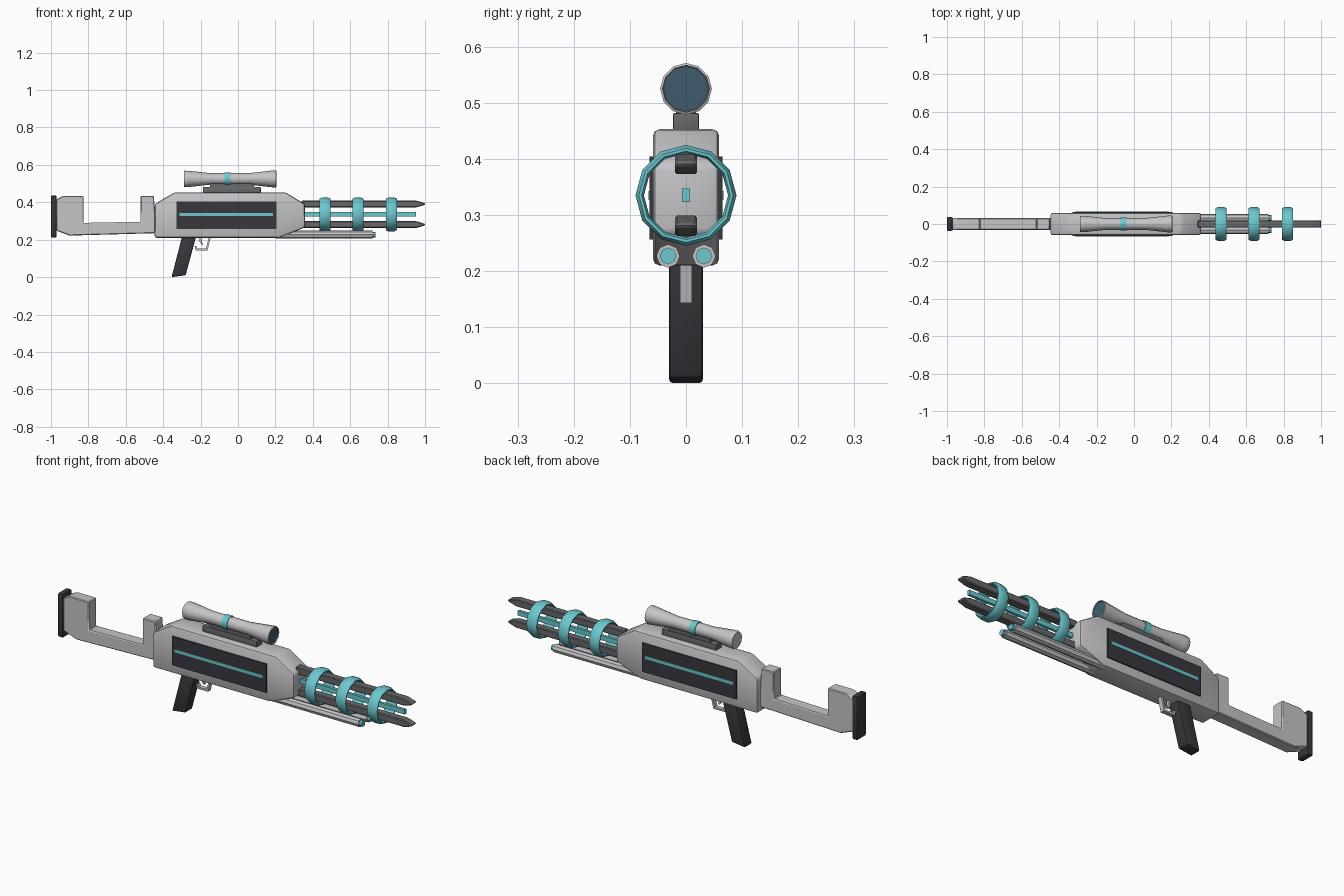
import bpy, bmesh, math

cube = bpy.data.objects.get("Cube")
if cube:
    bpy.data.objects.remove(cube, do_unlink=True)


def material(name, rgb):
    m = bpy.data.materials.new(name)
    m.use_nodes = True
    m.diffuse_color = (*rgb, 1)
    m.node_tree.nodes["Principled BSDF"].inputs["Base Color"].default_value = (*rgb, 1)
    return m


LIGHT = material("light grey", (0.56, 0.56, 0.58))
MID = material("steel grey", (0.14, 0.14, 0.15))
DARK = material("charcoal", (0.04, 0.038, 0.046))
TEAL = material("teal", (0.15, 0.58, 0.62))
GLASS = material("lens blue", (0.05, 0.105, 0.15))


def finish(bm, name, mat, angle=35):
    bmesh.ops.recalc_face_normals(bm, faces=bm.faces)
    me = bpy.data.meshes.new(name)
    bm.to_mesh(me)
    bm.free()
    me.materials.append(mat)
    me.shade_smooth()
    me.set_sharp_from_angle(angle=math.radians(angle))
    ob = bpy.data.objects.new(name, me)
    bpy.context.collection.objects.link(ob)
    return ob


def slab(name, outline, half, mat, bevel=0.0, y=0.0, segments=2):
    """Side outline in x, z extruded across y, with rounded edges."""
    bm = bmesh.new()
    face = bm.faces.new([bm.verts.new((x, y - half, z)) for x, z in outline])
    side = bmesh.ops.extrude_face_region(bm, geom=[face])["geom"]
    verts = [v for v in side if isinstance(v, bmesh.types.BMVert)]
    bmesh.ops.translate(bm, verts=verts, vec=(0, 2 * half, 0))
    bmesh.ops.recalc_face_normals(bm, faces=bm.faces)
    if bevel:
        bmesh.ops.bevel(bm, geom=bm.edges[:], offset=bevel, segments=segments,
                        profile=0.5, affect='EDGES', clamp_overlap=True)
    return finish(bm, name, mat)


def box(name, x0, x1, z0, z1, half, mat, bevel=0.0, y=0.0):
    return slab(name, [(x0, z0), (x1, z0), (x1, z1), (x0, z1)], half, mat, bevel, y)


def lathe(name, profile, y, z, sides, mat, closed=False, angle=35):
    """Profile of (x, radius) turned around the x axis."""
    bm = bmesh.new()
    rings = []
    for x, r in profile:
        rings.append([bm.verts.new((x, y + r * math.sin(math.tau * i / sides),
                                    z + r * math.cos(math.tau * i / sides)))
                      for i in range(sides)])
    pairs = list(zip(rings, rings[1:]))
    if closed:
        pairs.append((rings[-1], rings[0]))
    else:
        bm.faces.new(rings[0])
        bm.faces.new(rings[-1])
    for a, b in pairs:
        for i in range(sides):
            j = (i + 1) % sides
            bm.faces.new((a[i], a[j], b[j], b[i]))
    return finish(bm, name, mat, angle)


AXIS = 0.335

# Receiver with inset-looking side panels and glowing strips
slab("receiver", [(-0.446, 0.21), (0.22, 0.21), (0.358, 0.265), (0.358, 0.39),
                  (0.255, 0.453), (-0.34, 0.453), (-0.446, 0.39)], 0.059, LIGHT, 0.012)
for side, label in ((-1, "front"), (1, "back")):
    box(label + "_panel", -0.33, 0.205, 0.256, 0.404, 0.004, DARK, y=side * 0.061)
    box(label + "_strip", -0.313, 0.186, AXIS - 0.008, AXIS + 0.008, 0.003, TEAL, y=side * 0.064)

# Shoulder stock and butt pad
slab("stock", [(-0.972, 0.249), (-0.9, 0.222), (-0.435, 0.235), (-0.45, 0.434),
               (-0.521, 0.434), (-0.521, 0.296), (-0.826, 0.29), (-0.826, 0.434),
               (-0.935, 0.434), (-0.972, 0.415)], 0.032, LIGHT, 0.004, segments=1)
box("butt_pad", -1.0, -0.97, 0.212, 0.437, 0.037, DARK, 0.007)

# Grip, trigger and guard
slab("grip", [(-0.355, 0.0), (-0.28, 0.01), (-0.222, 0.225), (-0.297, 0.225)],
     0.03, DARK, 0.006)
slab("trigger_guard", [(-0.232, 0.165), (-0.225, 0.143), (-0.163, 0.143), (-0.146, 0.215),
                       (-0.156, 0.215), (-0.171, 0.153), (-0.218, 0.153), (-0.224, 0.168)],
     0.011, LIGHT)
slab("trigger", [(-0.205, 0.215), (-0.19, 0.215), (-0.193, 0.19), (-0.186, 0.172),
                 (-0.193, 0.17), (-0.205, 0.188)], 0.006, LIGHT)

# Scope with mount, centre band and recessed lens
SCOPE = 0.525
box("scope_mount", -0.187, 0.122, 0.448, 0.482, 0.023, MID, 0.003)
box("scope_foot", -0.15, 0.085, 0.475, 0.5, 0.018, MID)
lathe("scope_tube", [(-0.29, 0.041), (-0.285, 0.044), (-0.26, 0.043), (-0.15, 0.031),
                     (0.06, 0.031), (0.175, 0.044), (0.203, 0.046), (0.205, 0.042),
                     (0.196, 0.041)], 0, SCOPE, 12, LIGHT)
lathe("scope_band", [(-0.073, 0.035), (-0.04, 0.035)], 0, SCOPE, 12, TEAL)
lathe("scope_lens", [(0.19, 0.0405), (0.2, 0.0405)], 0, SCOPE, 12, GLASS)

# Upper and lower barrel rails with pointed tips
for label, z in (("upper_rail", 0.391), ("lower_rail", 0.281)):
    slab(label, [(0.34, z - 0.018), (0.955, z - 0.018), (1.0, z - 0.004),
                 (1.0, z + 0.004), (0.955, z + 0.018), (0.34, z + 0.018)],
         0.02, MID, 0.004, segments=1)

# Energy core and rings around the rails
box("core_rod", 0.34, 0.952, AXIS - 0.012, AXIS + 0.012, 0.007, TEAL)
for n, x in enumerate((0.465, 0.641, 0.82)):
    section = [(-0.029, 0.079), (-0.029, 0.084), (-0.018, 0.09), (0.018, 0.09),
               (0.029, 0.084), (0.029, 0.079), (0.018, 0.075), (-0.018, 0.075)]
    lathe(f"energy_ring_{n + 1}", [(x + dx, r) for dx, r in section],
          0, AXIS, 12, TEAL, closed=True)

# Twin tubes under the barrel
for side, label in ((-1, "front"), (1, "back")):
    lathe(label + "_tube", [(0.2, 0.021), (0.345, 0.021), (0.72, 0.021)],
          side * 0.032, 0.227, 8, LIGHT)
    lathe(label + "_tube_tip", [(0.7, 0.015), (0.736, 0.015)], side * 0.032, 0.227, 8, TEAL)
